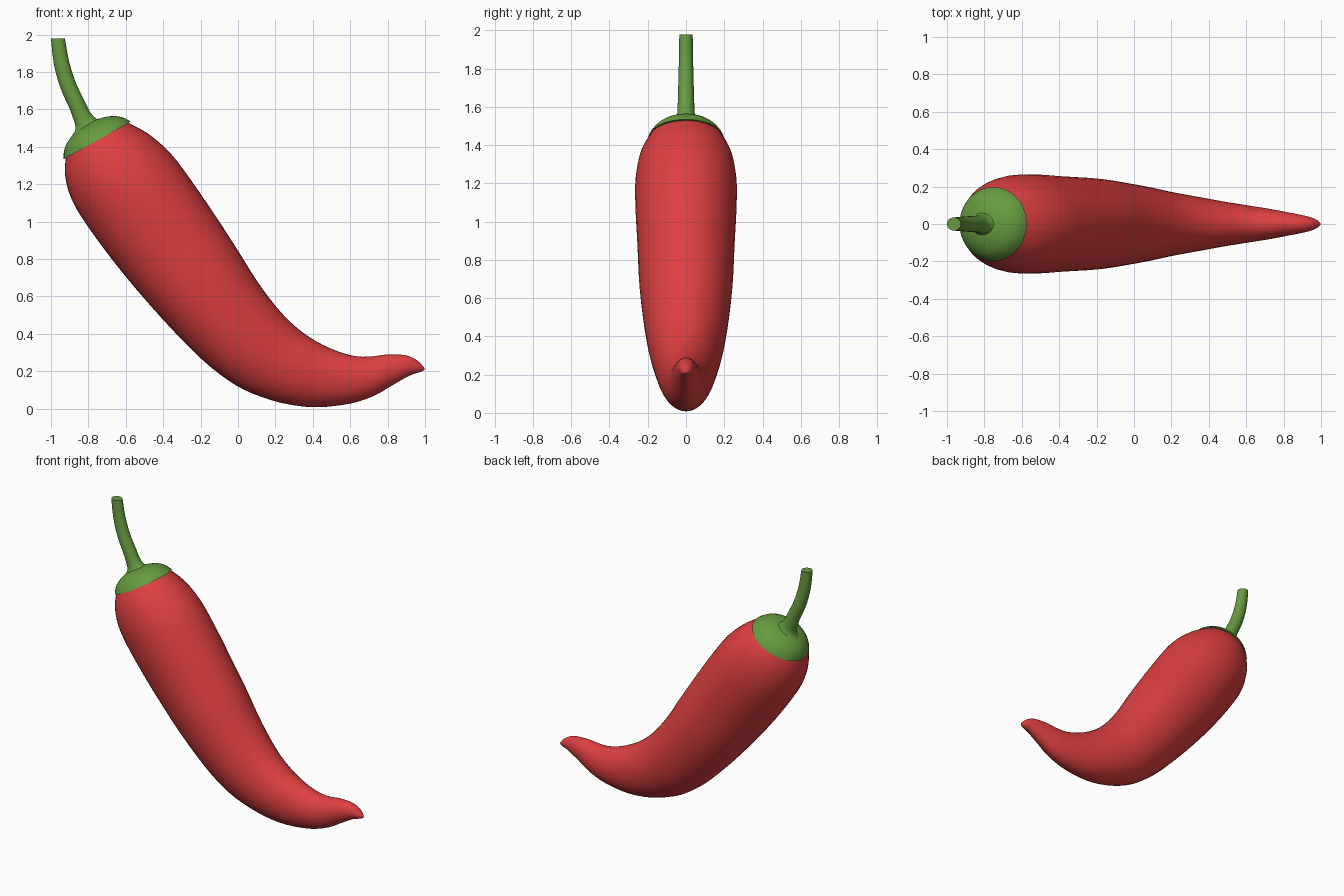
import bpy, bmesh, math
from mathutils import Vector


def material(name, rgb):
    m = bpy.data.materials.new(name)
    m.diffuse_color = (*rgb, 1)
    return m


red = material("pepper red", (0.73, 0.05, 0.052))
green = material("stem green", (0.135, 0.33, 0.05))


def refine(rows, n):
    """Catmull-Rom interpolation between cross-section rows."""
    out = []
    for i in range(len(rows) - 1):
        a, b, c, d = (Vector(rows[min(max(i + k, 0), len(rows) - 1)]) for k in (-1, 0, 1, 2))
        for s in range(n):
            t = s / n
            out.append(0.5 * (2 * b + (c - a) * t + (2 * a - 5 * b + 4 * c - d) * t * t
                              + (3 * b - a - 3 * c + d) * t ** 3))
    return out + [Vector(rows[-1])]


def loft(name, rows, mat, sides, n):
    """Rows: lower-left edge x, z, upper-right edge x, z, half width in y."""
    bm = bmesh.new()
    rings = []
    for lx, lz, ux, uz, w in refine(rows, n):
        ring = []
        for k in range(sides):
            a = math.tau * k / sides
            f = (1 + math.cos(a)) / 2
            ring.append(bm.verts.new((lx + (ux - lx) * f, w * math.sin(a), lz + (uz - lz) * f)))
        rings.append(ring)
    for p, q in zip(rings, rings[1:]):
        for k in range(sides):
            j = (k + 1) % sides
            bm.faces.new((p[k], p[j], q[j], q[k]))
    bm.faces.new(rings[0])
    bm.faces.new(rings[-1])
    bmesh.ops.recalc_face_normals(bm, faces=bm.faces)
    me = bpy.data.meshes.new(name)
    bm.to_mesh(me)
    bm.free()
    me.materials.append(mat)
    ob = bpy.data.objects.new(name, me)
    bpy.context.collection.objects.link(ob)
    bpy.ops.object.select_all(action='DESELECT')
    ob.select_set(True)
    bpy.context.view_layer.objects.active = ob
    bpy.ops.object.shade_smooth_by_angle(angle=math.radians(45))
    return ob


# Curved, tapering fruit
loft("pepper_body", [
    (-0.92, 1.345, -0.59, 1.53, 0.19),
    (-0.925, 1.25, -0.48, 1.47, 0.235),
    (-0.89, 1.12, -0.36, 1.365, 0.262),
    (-0.80, 0.97, -0.25, 1.22, 0.265),
    (-0.62, 0.73, -0.12, 1.03, 0.254),
    (-0.40, 0.475, 0.0, 0.845, 0.243),
    (-0.20, 0.27, 0.10, 0.685, 0.22),
    (-0.05, 0.15, 0.20, 0.55, 0.197),
    (0.08, 0.08, 0.30, 0.445, 0.172),
    (0.25, 0.027, 0.41, 0.365, 0.147),
    (0.42, 0.008, 0.53, 0.308, 0.121),
    (0.60, 0.027, 0.635, 0.28, 0.098),
    (0.73, 0.07, 0.72, 0.28, 0.081),
    (0.83, 0.128, 0.80, 0.29, 0.064),
    (0.92, 0.178, 0.90, 0.285, 0.045),
    (0.975, 0.196, 0.962, 0.255, 0.027),
    (0.998, 0.208, 0.996, 0.218, 0.005),
], red, 40, 3)

# Domed cap (calyx), tilted to sit on the body's end
c, t, nrm = Vector((-0.755, 1.4375)), Vector((0.872, 0.489)), Vector((-0.489, 0.872))
profile = [(0.206, -0.004), (0.197, 0.012), (0.18, 0.036), (0.155, 0.058),
           (0.12, 0.077), (0.08, 0.09), (0.04, 0.097), (0.005, 0.099)]
loft("calyx", [(*(c - t * r + nrm * h), *(c + t * r + nrm * h), r * 0.96)
               for r, h in profile], green, 40, 2)

# Curved stem flaring into the cap
loft("stem", [
    (-0.89, 1.455, -0.70, 1.53, 0.08),
    (-0.868, 1.50, -0.755, 1.55, 0.052),
    (-0.886, 1.565, -0.79, 1.585, 0.045),
    (-0.905, 1.615, -0.815, 1.635, 0.043),
    (-0.95, 1.715, -0.866, 1.74, 0.04),
    (-0.985, 1.845, -0.904, 1.86, 0.037),
    (-1.0, 1.978, -0.925, 1.978, 0.035),
], green, 24, 3)
